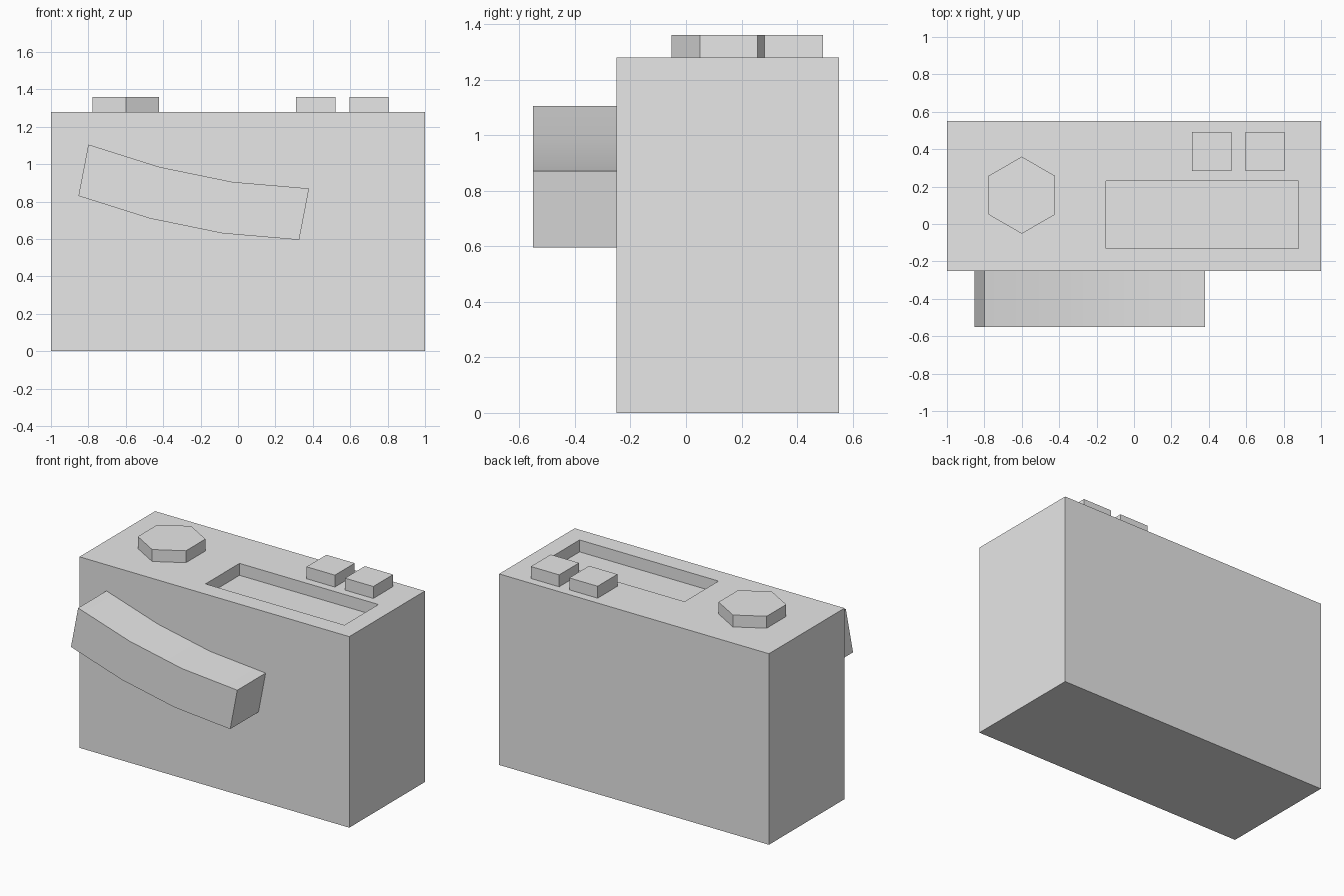
import bpy, bmesh, math
from mathutils import Vector

cube = bpy.data.objects.get("Cube")
if cube:
    bpy.data.objects.remove(cube, do_unlink=True)

grey = bpy.data.materials.new("light_grey")
grey.use_nodes = True
grey.diffuse_color = (0.8, 0.8, 0.8, 1)
grey.node_tree.nodes["Principled BSDF"].inputs["Base Color"].default_value = (0.8, 0.8, 0.8, 1)

TOP = 1.28      # height of the body
RAISE = 0.08    # height of the controls and depth of the tray


def finish(name, bm):
    bmesh.ops.recalc_face_normals(bm, faces=bm.faces)
    mesh = bpy.data.meshes.new(name)
    bm.to_mesh(mesh)
    bm.free()
    mesh.materials.append(grey)
    obj = bpy.data.objects.new(name, mesh)
    bpy.context.collection.objects.link(obj)
    return obj


def prism(points, offset):
    """Extrude a closed outline along an offset."""
    bm = bmesh.new()
    face = bm.faces.new([bm.verts.new(p) for p in points])
    ext = bmesh.ops.extrude_face_region(bm, geom=[face], use_keep_orig=True)
    verts = [g for g in ext["geom"] if isinstance(g, bmesh.types.BMVert)]
    bmesh.ops.translate(bm, verts=verts, vec=offset)
    return bm


def rectangle(x0, x1, y0, y1, z):
    return [(x0, y0, z), (x1, y0, z), (x1, y1, z), (x0, y1, z)]


# Body with a sunken tray in its top
bm = prism(rectangle(-1, 1, -0.25, 0.55, 0), (0, 0, TOP))
bmesh.ops.recalc_face_normals(bm, faces=bm.faces)
top = max(bm.faces, key=lambda f: f.calc_center_median().z)
bmesh.ops.inset_region(bm, faces=[top], thickness=0.1)
for v in top.verts:
    v.co.x = 0.88 if v.co.x > 0 else -0.15
    v.co.y = 0.23 if v.co.y > 0.15 else -0.13
floor = bmesh.ops.extrude_discrete_faces(bm, faces=[top])["faces"][0]
bmesh.ops.translate(bm, verts=floor.verts, vec=(0, 0, -RAISE))
finish("body", bm)

# Six-sided dial
dial = [(-0.6 + 0.206 * math.sin(i * math.pi / 3),
         0.154 + 0.206 * math.cos(i * math.pi / 3), TOP) for i in range(6)]
finish("dial", prism(dial, (0, 0, RAISE)))

# Two square buttons
for name, x in (("right_button", 0.31), ("left_button", 0.595)):
    finish(name, prism(rectangle(x, x + 0.21, 0.283, 0.493, TOP), (0, 0, RAISE)))

# Curved front handle: the lower edge repeats the upper edge, shifted
upper = [(-0.8, 1.105), (-0.42, 0.985), (-0.03, 0.905), (0.38, 0.87)]
lower = [(x - 0.053, z - 0.275) for x, z in reversed(upper)]
outline = [(x, -0.55, z) for x, z in upper + lower]
handle = finish("handle", prism(outline, (0, 0.3, 0)))
bpy.ops.object.select_all(action='DESELECT')
handle.select_set(True)
bpy.context.view_layer.objects.active = handle
bpy.ops.object.shade_smooth_by_angle(angle=math.radians(30))
